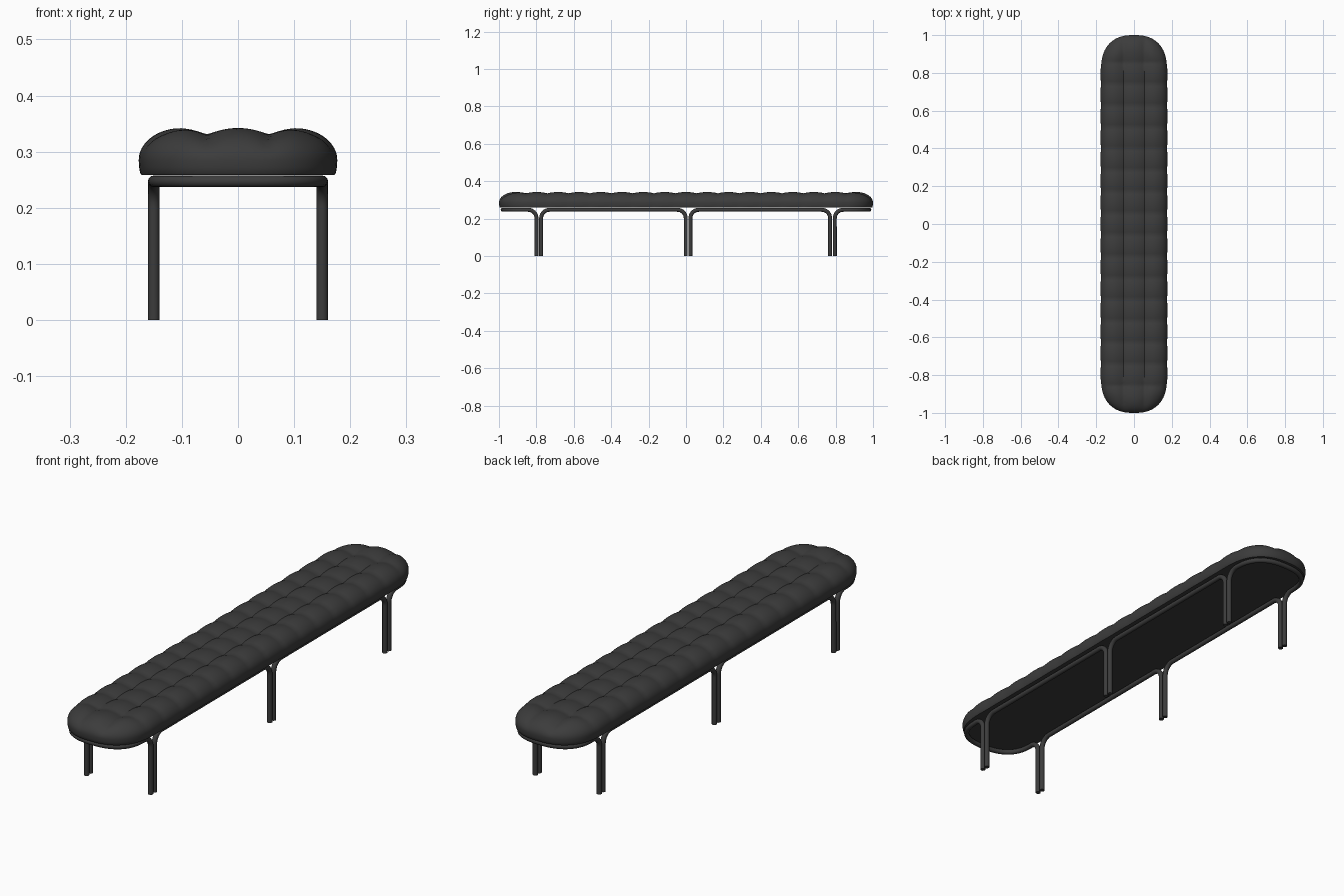
import bpy, bmesh, math

if "Cube" in bpy.data.objects:
    bpy.data.objects.remove(bpy.data.objects["Cube"])

dark = bpy.data.materials.new("dark_grey")
dark.diffuse_color = (0.045, 0.045, 0.045, 1)
dark.use_nodes = True
dark.node_tree.nodes["Principled BSDF"].inputs["Base Color"].default_value = dark.diffuse_color

HALF_W, STRAIGHT, PITCH, GROOVE = 0.177, 0.798, 0.114, 0.055


def rounded_end(w, y0, length, n, power=2.5):
    """Superellipse arc from (w, y0) over the end to (-w, y0)."""
    pts = []
    for i in range(n + 1):
        a = math.pi * i / n
        c, s = math.cos(a), math.sin(a)
        pts.append((math.copysign(w * abs(c) ** (2 / power), c),
                    y0 + length * abs(s) ** (2 / power)))
    return pts


def crease(v):
    """1 at a seam, 0 in the middle of a tuft; v counts tufts."""
    return abs(2 * (v % 1.0) - 1) ** 2


def finish(ob, angle):
    ob.data.materials.append(dark)
    bpy.ops.object.select_all(action='DESELECT')
    ob.select_set(True)
    bpy.context.view_layer.objects.active = ob
    if ob.type == 'CURVE':
        bpy.ops.object.convert(target='MESH')
    bpy.ops.object.shade_smooth_by_angle(angle=math.radians(angle))


# Cushion: outline rings shrinking towards a centre spine
def make_cushion():
    n = 112
    step = 2 * STRAIGHT / n
    side = [(HALF_W, -STRAIGHT + step * i) for i in range(n)]
    half = side + rounded_end(HALF_W, STRAIGHT, 1 - STRAIGHT, 48)[:-1]
    outline = half + [(-x, -y) for x, y in half]

    profile = [(0, 0.258), (0.5, 0.258), (0.97, 0.258), (0.985, 0.262), (0.996, 0.272)]
    for i in range(13):
        a = math.pi / 2 * i / 12
        profile.append((0.57 + 0.43 * math.cos(a), 0.285 + 0.057 * math.sin(a)))
    f_groove = GROOVE / HALF_W
    profile += [(f_groove * k / 6, 0.342) for k in range(10, -1, -1)]

    bm = bmesh.new()
    rings = []
    for f, z in profile:
        ring = []
        top = min(1, max(0, (z - 0.285) / 0.05))
        for ox, oy in outline:
            sy = max(-STRAIGHT, min(STRAIGHT, oy))
            x, y = ox * f, sy + (oy - sy) * f
            cy = crease(y / PITCH + 0.5) if abs(y) < 8 * PITCH else 0
            cx = crease((x + GROOVE) / (2 * GROOVE)) if abs(x) < 2 * GROOVE else 0
            dz = (0.012 * cx + 0.007 * cy) * top
            ring.append(bm.verts.new((x * (1 - 0.012 * cy * (f > 0.9 and z > 0.26)), y, z - dz)))
        rings.append(ring)
    m = len(outline)
    for a, b in zip(rings, rings[1:]):
        for i in range(m):
            j = (i + 1) % m
            bm.faces.new((a[i], a[j], b[j], b[i]))
    bmesh.ops.remove_doubles(bm, verts=bm.verts, dist=1e-5)
    bmesh.ops.recalc_face_normals(bm, faces=bm.faces)
    me = bpy.data.meshes.new("tufted_cushion")
    bm.to_mesh(me)
    bm.free()
    ob = bpy.data.objects.new("tufted_cushion", me)
    bpy.context.collection.objects.link(ob)
    finish(ob, 40)


# Steel tubes
TUBE, RAIL_Z, BEND, LEG_X, GAP = 0.0105, 0.247, 0.045, 0.15, 0.0125


def leg_bend(x, y, direction):
    """Leg from the floor, bending along y into the rail."""
    pts = [(x, y, 0)]
    for i in range(9):
        a = math.pi / 2 * i / 8
        pts.append((x, y + direction * BEND * (1 - math.cos(a)),
                    RAIL_Z - BEND + BEND * math.sin(a)))
    return pts


def tube(name, pts):
    cu = bpy.data.curves.new(name, 'CURVE')
    cu.dimensions = '3D'
    cu.bevel_depth = TUBE
    cu.bevel_resolution = 4
    cu.use_fill_caps = True
    sp = cu.splines.new('POLY')
    sp.points.add(len(pts) - 1)
    for p, co in zip(sp.points, pts):
        p.co = (*co, 1)
    ob = bpy.data.objects.new(name, cu)
    bpy.context.collection.objects.link(ob)
    finish(ob, 45)


make_cushion()

# Hoops around each end
stations = [-0.787, 0.011, 0.783]
for name, d, y in (("front", -1, stations[0]), ("back", 1, stations[2])):
    leg_y = y + d * GAP
    start = abs(leg_y) + BEND
    arc = [(x, d * yy, RAIL_Z) for x, yy in rounded_end(LEG_X, start, 0.98 - start, 40)]
    tube(name + "_end_hoop", leg_bend(LEG_X, leg_y, d) + arc[1:-1]
         + leg_bend(-LEG_X, leg_y, d)[::-1])

# Side rails between the leg pairs
for side, x in (("left", -LEG_X), ("right", LEG_X)):
    for part, a, b in (("front", *stations[:2]), ("back", *stations[1:])):
        tube(f"{part}_{side}_rail", leg_bend(x, a + GAP, 1) + leg_bend(x, b - GAP, -1)[::-1])
